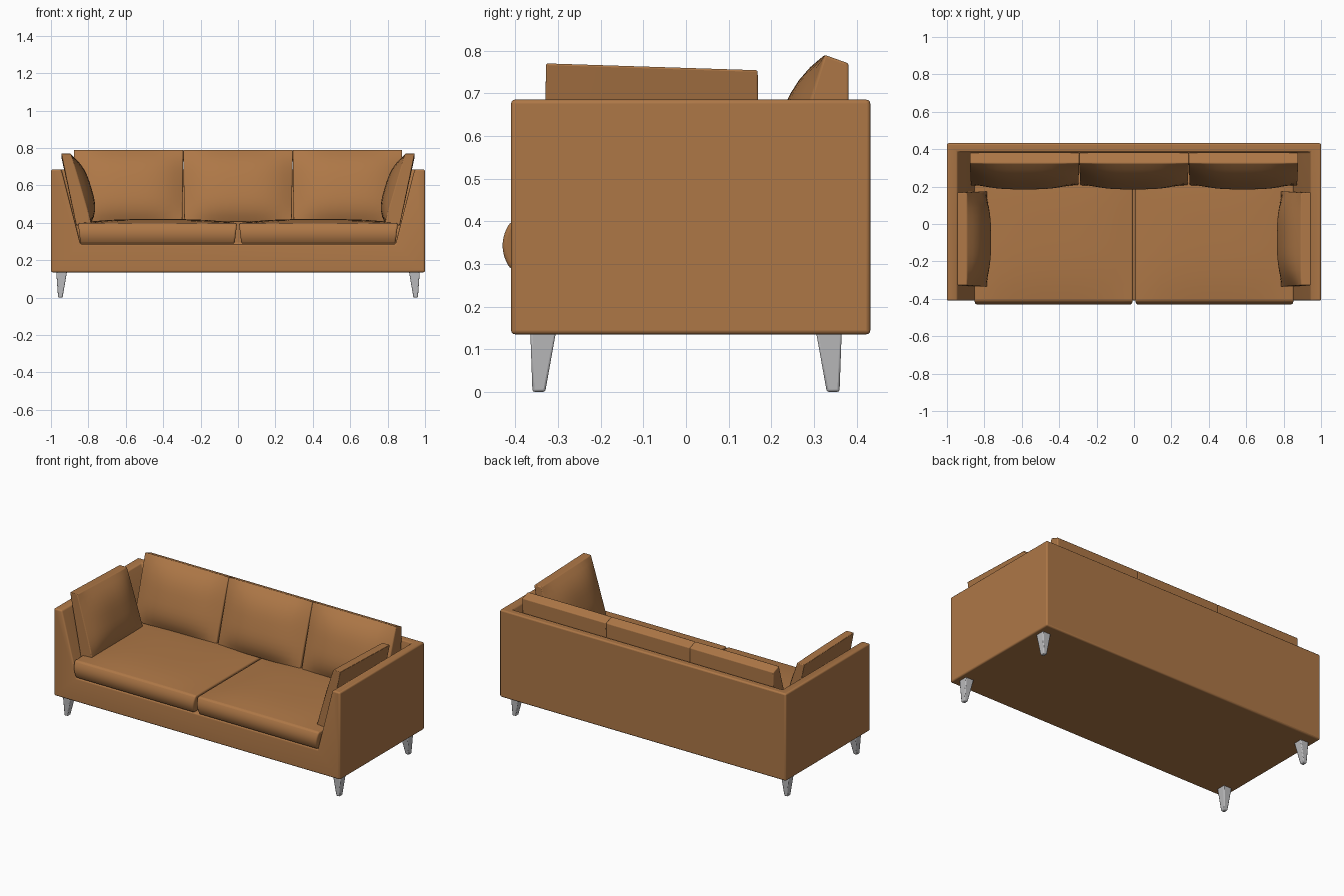
import bpy, bmesh, math
from mathutils import Vector

if "Cube" in bpy.data.objects:
    bpy.data.objects.remove(bpy.data.objects["Cube"])


def material(name, rgb, rough):
    m = bpy.data.materials.new(name)
    m.use_nodes = True
    m.diffuse_color = (*rgb, 1)
    bsdf = m.node_tree.nodes["Principled BSDF"]
    bsdf.inputs["Base Color"].default_value = (*rgb, 1)
    bsdf.inputs["Roughness"].default_value = rough
    return m


LEATHER = material("tan leather", (0.42, 0.185, 0.062), 0.6)
METAL = material("grey metal", (0.5, 0.5, 0.51), 0.4)


def make_object(name, bm, mat, bevel=0.0, segments=3):
    """Turn a bmesh into an object with rounded edges and smooth shading."""
    bmesh.ops.recalc_face_normals(bm, faces=bm.faces)
    mesh = bpy.data.meshes.new(name)
    bm.to_mesh(mesh)
    bm.free()
    mesh.materials.append(mat)
    ob = bpy.data.objects.new(name, mesh)
    bpy.context.collection.objects.link(ob)
    if bevel:
        mod = ob.modifiers.new("Rounded edges", "BEVEL")
        mod.width, mod.segments = bevel, segments
        mod.limit_method, mod.angle_limit = "ANGLE", math.radians(40)
    bpy.ops.object.select_all(action="DESELECT")
    ob.select_set(True)
    bpy.context.view_layer.objects.active = ob
    bpy.ops.object.shade_smooth_by_angle(angle=math.radians(40))
    return ob


def prism(profile, y0, y1):
    """Extrude an x-z profile along y."""
    bm = bmesh.new()
    face = bm.faces.new([bm.verts.new((x, y0, z)) for x, z in profile])
    new = bmesh.ops.extrude_face_region(bm, geom=[face])["geom"]
    verts = [v for v in new if isinstance(v, bmesh.types.BMVert)]
    bmesh.ops.translate(bm, vec=(0, y1 - y0, 0), verts=verts)
    return bm


def cushion(name, place, bulge, bevel):
    """Pillow: place(u, v, w) maps u, v in -1..1 and depth w in 0..1 to a point
    and the outward direction of the soft face."""
    bm = bmesh.new()
    bmesh.ops.create_cube(bm, size=2)
    bmesh.ops.subdivide_edges(bm, edges=bm.edges[:], cuts=11, use_grid_fill=True)
    for vert in bm.verts:
        u, v, w = vert.co.x, vert.co.y, (vert.co.z + 1) / 2
        swell = bulge * w * (1 - abs(u) ** 3) * (1 - abs(v) ** 3)
        point, out = place(u, v, w)
        vert.co = Vector(point) + Vector(out) * swell
    return make_object(name, bm, LEATHER, bevel)


def mix(a, b, t):
    return a + (b - a) * t


# Frame: one block with a flared seat opening cut from the front
frame = make_object("frame", prism([(-1, .135), (1, .135), (1, .685), (-1, .685)],
                                   -.41, .432), LEATHER)
cutter = make_object("seat_opening_cutter",
                     prism([(-.842, .285), (.842, .285), (.948, .70), (-.948, .70)],
                           -.6, .385), LEATHER)
cutter.hide_render = True
cutter.hide_set(True)
cut = frame.modifiers.new("Seat opening", "BOOLEAN")
cut.operation, cut.object, cut.solver = "DIFFERENCE", cutter, "EXACT"
rim = frame.modifiers.new("Rounded edges", "BEVEL")
rim.width, rim.segments, rim.limit_method = .009, 3, "ANGLE"

# Two seat cushions, slightly overhanging the front
for side, name in ((-1, "seat_cushion_right"), (1, "seat_cushion_left")):
    def seat(u, v, w, side=side):
        half = mix(.412, .425, w)
        nose = .018 * (1 - (2 * w - 1) ** 2) * max(0, -v) ** 8
        x = side * .43 + u * half
        y = mix(-.412, .375, (v + 1) / 2) - nose
        return (x, y, mix(.288, .398, w)), (0, 0, 1)
    cushion(name, seat, .022, .02)

# Three back cushions, leaning on the back panel
for i, name in enumerate(("back_cushion_right", "back_cushion_middle",
                          "back_cushion_left")):
    def back(u, v, w, i=i):
        t = (v + 1) / 2
        x = (i - 1) * .585 + u * mix(.287, .293, t)
        y = mix(.381, mix(.205, .325, t), w)
        z = mix(.405, mix(.77, .79, w), t)
        return (x, y, z), (0, -.95, .12)
    cushion(name, back, .06, .014)

# Two loose arm cushions, leaning outward on the arms
for side, name in ((-1, "arm_cushion_right"), (1, "arm_cushion_left")):
    def arm(u, v, w, side=side):
        t = (v + 1) / 2
        x = mix(mix(.865, .945, t), mix(.785, .893, t), w)
        y = -.08 + u * mix(.255, .248, t)
        z = mix(mix(.385, .40, w), .762 - .008 * u, t)
        return (side * x, y, z), (-side, 0, .1)
    cushion(name, arm, .055, .014)

# Four tapered legs
for sx, side in ((-1, "right"), (1, "left")):
    for sy, end in ((-1, "front"), (1, "back")):
        bm = bmesh.new()
        bmesh.ops.create_cube(bm, size=1)
        for v in bm.verts:
            top = v.co.z > 0
            outer_x, outer_y = v.co.x * sx > 0, v.co.y * sy > 0
            x = (.972 if top else .962) if outer_x else (.914 if top else .938)
            y = (.365 if top else .36) if outer_y else (.305 if top else .33)
            v.co = (sx * x, sy * y, .14 if top else 0)
        make_object(f"{end}_{side}_leg", bm, METAL, .005, 2)
